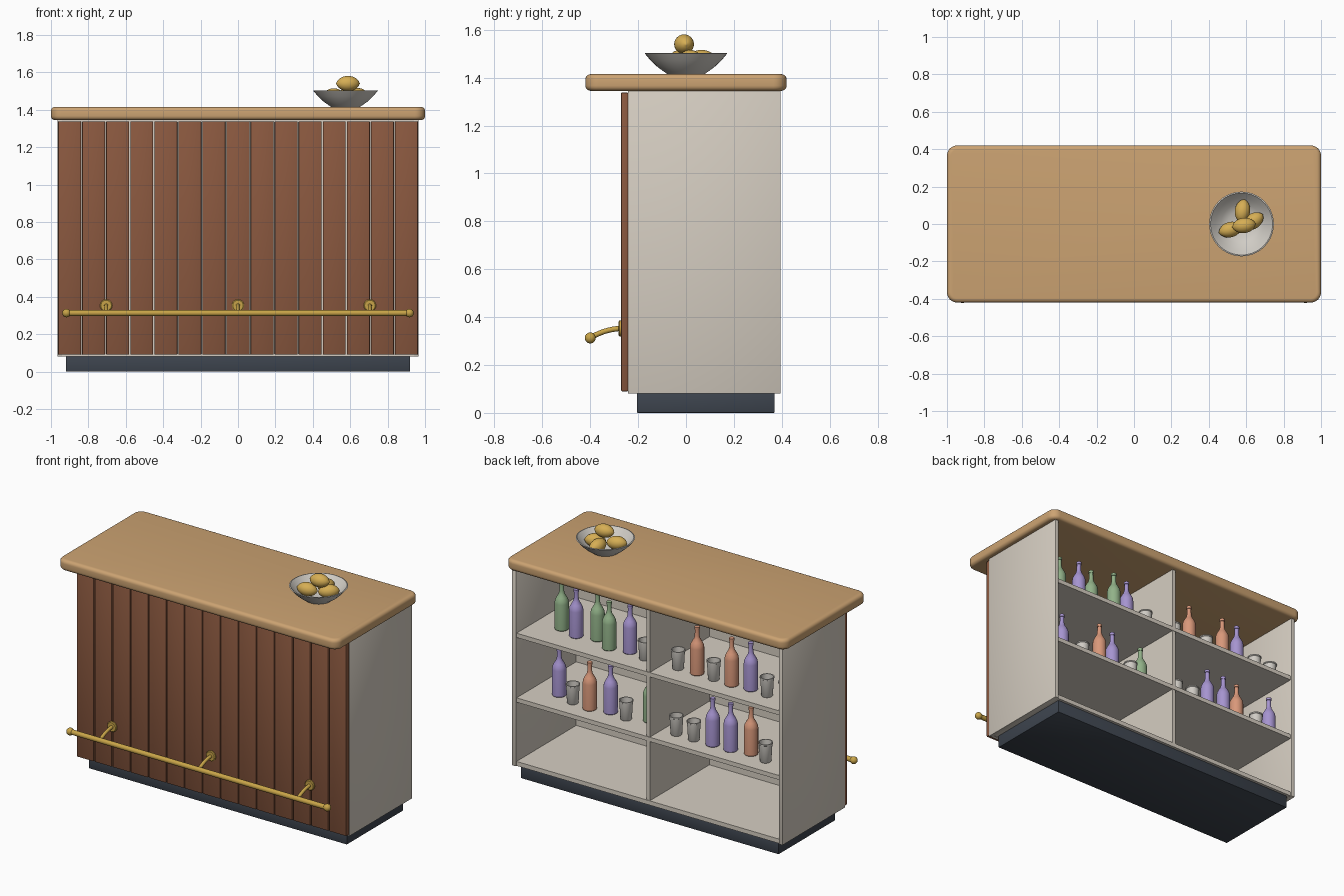
import bpy, bmesh, math
from mathutils import Matrix, Vector

if "Cube" in bpy.data.objects:
    bpy.data.objects.remove(bpy.data.objects["Cube"])


def mat(name, r, g, b):
    m = bpy.data.materials.new(name)
    lin = [((c / 255 + 0.055) / 1.055) ** 2.4 for c in (r, g, b)]
    m.diffuse_color = (*lin, 1)
    m.use_nodes = True
    m.node_tree.nodes["Principled BSDF"].inputs["Base Color"].default_value = m.diffuse_color
    return m


OAK = mat("oak top", 204, 163, 114)
PLANK = mat("brown plank", 138, 88, 63)
CREAM = mat("cream panel", 214, 206, 194)
SLATE = mat("dark slate", 61, 68, 78)
BRASS = mat("brass", 200, 164, 72)
LEMON = mat("lemon yellow", 214, 174, 84)
GREY = mat("pale grey", 208, 204, 197)
GREEN = mat("bottle green", 146, 178, 137)
PURPLE = mat("bottle purple", 166, 148, 208)
ORANGE = mat("bottle orange", 217, 152, 122)


def finish(name, bm, material, smooth=35):
    bmesh.ops.recalc_face_normals(bm, faces=bm.faces)
    me = bpy.data.meshes.new(name)
    bm.to_mesh(me)
    bm.free()
    me.materials.append(material)
    ob = bpy.data.objects.new(name, me)
    bpy.context.collection.objects.link(ob)
    if smooth:
        bpy.ops.object.select_all(action='DESELECT')
        ob.select_set(True)
        bpy.context.view_layer.objects.active = ob
        bpy.ops.object.shade_smooth_by_angle(angle=math.radians(smooth))
    return ob


def box(name, lo, hi, material, bevel=0.0, corner=0.0):
    bm = bmesh.new()
    lo, hi = Vector(lo), Vector(hi)
    bmesh.ops.create_cube(bm, size=1, matrix=Matrix.Translation((lo + hi) / 2)
                          @ Matrix.Diagonal((*(hi - lo), 1)))
    if corner:  # round the upright corners first
        up = [e for e in bm.edges if abs(e.verts[0].co.z - e.verts[1].co.z) > 1e-4]
        bmesh.ops.bevel(bm, geom=up, offset=corner, segments=8, profile=0.5, affect='EDGES')
        rim = [e for e in bm.edges if abs(e.verts[0].co.z - e.verts[1].co.z) < 1e-4]
        bmesh.ops.bevel(bm, geom=rim, offset=bevel, segments=5, profile=0.5, affect='EDGES')
    elif bevel:
        bmesh.ops.bevel(bm, geom=bm.edges[:], offset=bevel, segments=2, profile=0.5, affect='EDGES')
    return finish(name, bm, material)


def lathe(name, profile, loc, material, steps=28, rot=None):
    bm = bmesh.new()
    vs = [bm.verts.new((r, 0, z)) for r, z in profile]
    es = [bm.edges.new(p) for p in zip(vs, vs[1:])]
    bmesh.ops.spin(bm, geom=vs + es, cent=(0, 0, 0), axis=(0, 0, 1),
                   angle=2 * math.pi, steps=steps)
    bmesh.ops.remove_doubles(bm, verts=bm.verts, dist=1e-5)
    bmesh.ops.transform(bm, matrix=Matrix.Translation(loc) @ (rot or Matrix()), verts=bm.verts)
    return finish(name, bm, material)


# Counter top, plinth and open-backed cabinet
box("counter_top", (-1, -0.42, 1.345), (1, 0.42, 1.415), OAK, 0.022, 0.055)
box("plinth", (-0.92, -0.205, 0), (0.92, 0.37, 0.085), SLATE, 0.003)
for s, side in ((-1, "left"), (1, "right")):
    x0, x1 = sorted((s * 0.965, s * 0.937))
    box(side + "_panel", (x0, -0.243, 0.08), (x1, 0.395, 1.346), CREAM, 0.003)
box("front_backing", (-0.94, -0.243, 0.08), (0.94, -0.22, 1.346), CREAM)
box("divider", (-0.013, -0.222, 0.1), (0.013, 0.385, 1.346), CREAM)
for name, z in (("floor_panel", 0.11), ("lower_shelf", 0.52), ("upper_shelf", 0.937)):
    box(name, (-0.94, -0.222, z - 0.028), (0.94, 0.388, z), CREAM)

# Front planks
W = 1.93 / 15
for i in range(15):
    x = -0.965 + W * i
    box(f"front_plank_{i + 1}", (x + 0.003, -0.271, 0.09), (x + W - 0.003, -0.242, 1.338),
        PLANK, 0.004)

# Brass foot rail with ball ends and three curved brackets
TO_X = Matrix.Rotation(math.pi / 2, 4, 'Y')
TO_Y = Matrix.Rotation(math.pi / 2, 4, 'X')
lathe("foot_rail", [(0, -0.92), (0.016, -0.92), (0.016, 0.92), (0, 0.92)],
      (0, -0.4, 0.313), BRASS, 20, TO_X)
ball = [(0.023 * math.sin(math.pi * k / 12), -0.023 * math.cos(math.pi * k / 12))
        for k in range(13)]
for s in (-1, 1):
    lathe("rail_end_ball", ball, (s * 0.917, -0.4, 0.313), BRASS, 20)
for x in (-0.705, 0, 0.705):
    lathe("bracket_flange", [(0, 0), (0.033, 0), (0.033, 0.008), (0.028, 0.012), (0, 0.012)],
          (x, -0.27, 0.353), BRASS, 24, TO_Y)
    bm = bmesh.new()
    rings = []
    a, b, c = Vector((x, -0.27, 0.353)), Vector((x, -0.34, 0.35)), Vector((x, -0.4, 0.313))
    for k in range(9):
        t = k / 8
        p = a * (1 - t) ** 2 + b * 2 * t * (1 - t) + c * t * t
        d = ((b - a) * (1 - t) + (c - b) * t).normalized()
        n = Vector((1, 0, 0)).cross(d)
        rings.append([bm.verts.new(p + 0.011 * (Vector((1, 0, 0)) * math.cos(q) + n * math.sin(q)))
                      for q in (2 * math.pi * j / 12 for j in range(12))])
    for r0, r1 in zip(rings, rings[1:]):
        for j in range(12):
            bm.faces.new((r0[j], r0[j - 1], r1[j - 1], r1[j]))
    finish("bracket_arm", bm, BRASS)

# Bottles and tumblers, listed from the centre divider outwards
BOTTLE = [(0, 0), (0.039, 0), (0.042, 0.004), (0.042, 0.17), (0.039, 0.188), (0.03, 0.207),
          (0.019, 0.225), (0.014, 0.245), (0.013, 0.285), (0.016, 0.286), (0.016, 0.302), (0, 0.302)]
TUMBLER = [(0, 0), (0.031, 0), (0.034, 0.004), (0.04, 0.114), (0.043, 0.116), (0.043, 0.124),
           (0.037, 0.124), (0.031, 0.012), (0, 0.012)]
KINDS = {"g": GREEN, "p": PURPLE, "o": ORANGE}
ROWS = [
    (1, 0.937, "tpggpg", (0.25, 0.22, 0.25, 0.185, 0.22, 0.185)),
    (-1, 0.937, "totoptt", (0.247, 0.237, 0.25, 0.25, 0.237, 0.255, 0.25)),
    (1, 0.52, "gtpotp", (0.2, 0.26, 0.235, 0.265, 0.255, 0.21)),
    (-1, 0.52, "ttppotp", (0.265, 0.27, 0.26, 0.26, 0.235, 0.27, 0.24)),
]
for s, z, kinds, ys in ROWS:
    for i, (k, y) in enumerate(zip(kinds, ys)):
        loc = (s * (0.117 + 0.128 * i), y, z)
        if k == "t":
            lathe("tumbler", TUMBLER, loc, GREY)
        else:
            lathe("bottle", BOTTLE, loc, KINDS[k])

# Fruit bowl
lathe("fruit_bowl", [(0, 0), (0.075, 0), (0.082, 0.004), (0.118, 0.03), (0.148, 0.058),
                     (0.173, 0.088), (0.166, 0.09), (0.14, 0.062), (0.11, 0.036),
                     (0.075, 0.014), (0, 0.01)], (0.575, 0, 1.414), GREY, 40)

# Lemons with small pointed ends
lemon = [(0, -0.065)]
for k in range(1, 16):
    a = math.pi * k / 16
    lemon.append((0.041 * math.sin(a) ** 1.15, -0.062 * math.cos(a)))
lemon.append((0, 0.065))
for x, y, z, turn, tilt in ((0.58, 0.07, 1.475, 82, 8), (0.515, -0.03, 1.473, 15, 5),
                            (0.637, 0.015, 1.475, 35, -5), (0.588, -0.008, 1.54, 8, 0)):
    rot = (Matrix.Rotation(math.radians(turn), 4, 'Z')
           @ Matrix.Rotation(math.radians(90 + tilt), 4, 'Y'))
    lathe("lemon", lemon, (x, y, z), LEMON, 24, rot)
